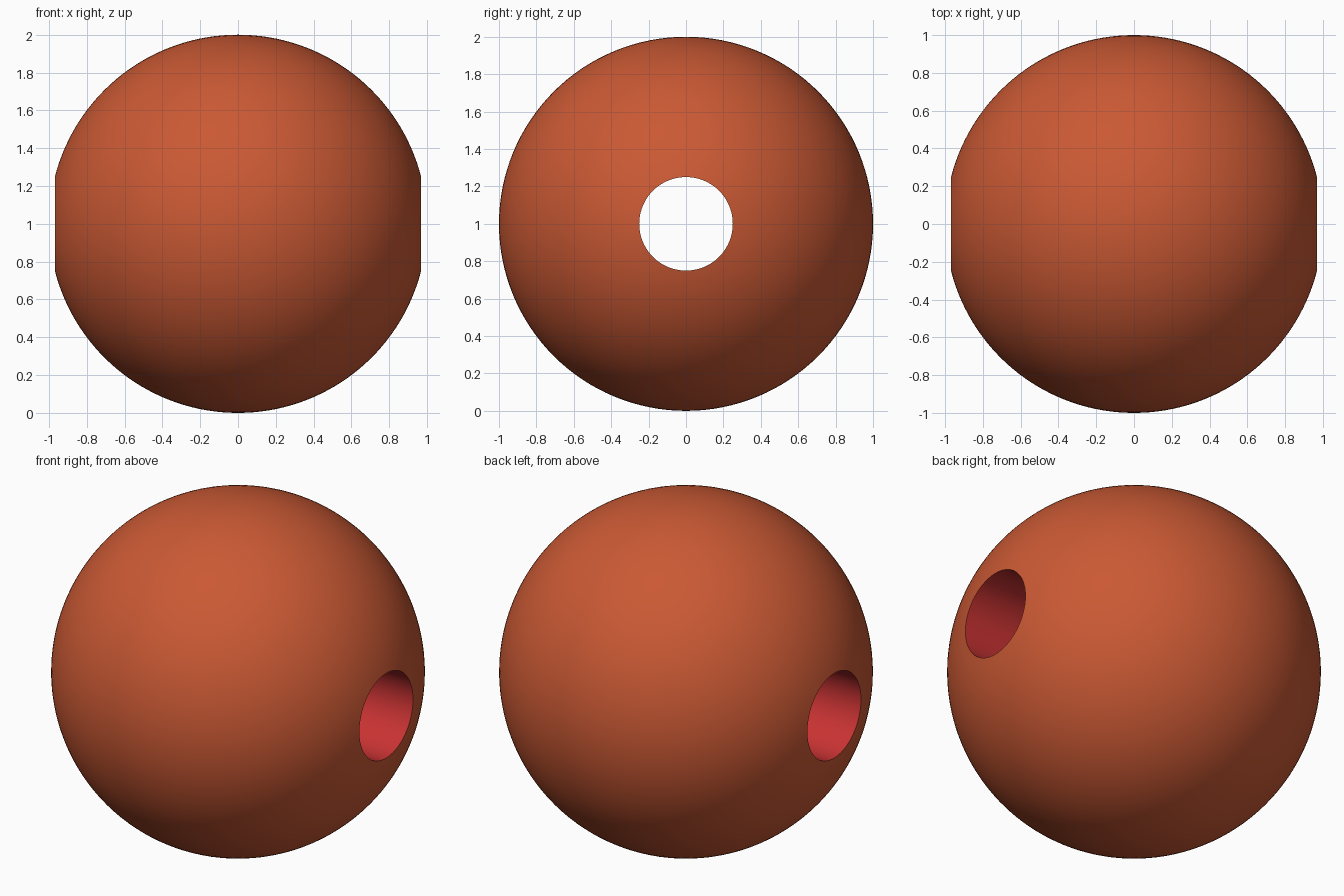
import bpy, bmesh
from math import sin, cos, pi, asin

if "Cube" in bpy.data.objects:
    bpy.data.objects.remove(bpy.data.objects["Cube"])

R, HOLE = 1.0, 0.25
SIDES, RINGS = 128, 64


def material(name, rgb):
    m = bpy.data.materials.new(name)
    m.diffuse_color = (*rgb, 1)
    m.use_nodes = True
    m.node_tree.nodes["Principled BSDF"].inputs["Base Color"].default_value = m.diffuse_color
    return m


# Closed profile (x, radius): outer arc from rim to rim, then straight bore back
a0 = asin(HOLE / R)
arc = [a0 + (pi - 2 * a0) * i / RINGS for i in range(RINGS + 1)]
profile = [(R * cos(a), R * sin(a)) for a in arc]

# Revolve the profile around the x axis
bm = bmesh.new()
loops = []
for s in range(SIDES):
    t = 2 * pi * s / SIDES
    loops.append([bm.verts.new((x, r * cos(t), R + r * sin(t))) for x, r in profile])
n = len(profile)
for s in range(SIDES):
    a, b = loops[s], loops[(s + 1) % SIDES]
    for i in range(n):
        j = (i + 1) % n
        f = bm.faces.new((a[i], a[j], b[j], b[i]))
        f.material_index = 1 if j == 0 else 0   # last strip is the bore
bmesh.ops.recalc_face_normals(bm, faces=bm.faces)

me = bpy.data.meshes.new("drilled_ball")
bm.to_mesh(me)
bm.free()
me.materials.append(material("outer_orange", (0.59, 0.10, 0.034)))
me.materials.append(material("bore_red", (0.59, 0.033, 0.033)))

ball = bpy.data.objects.new("drilled_ball", me)
bpy.context.collection.objects.link(ball)
bpy.context.view_layer.objects.active = ball
ball.select_set(True)
bpy.ops.object.shade_smooth_by_angle(angle=pi / 6)
